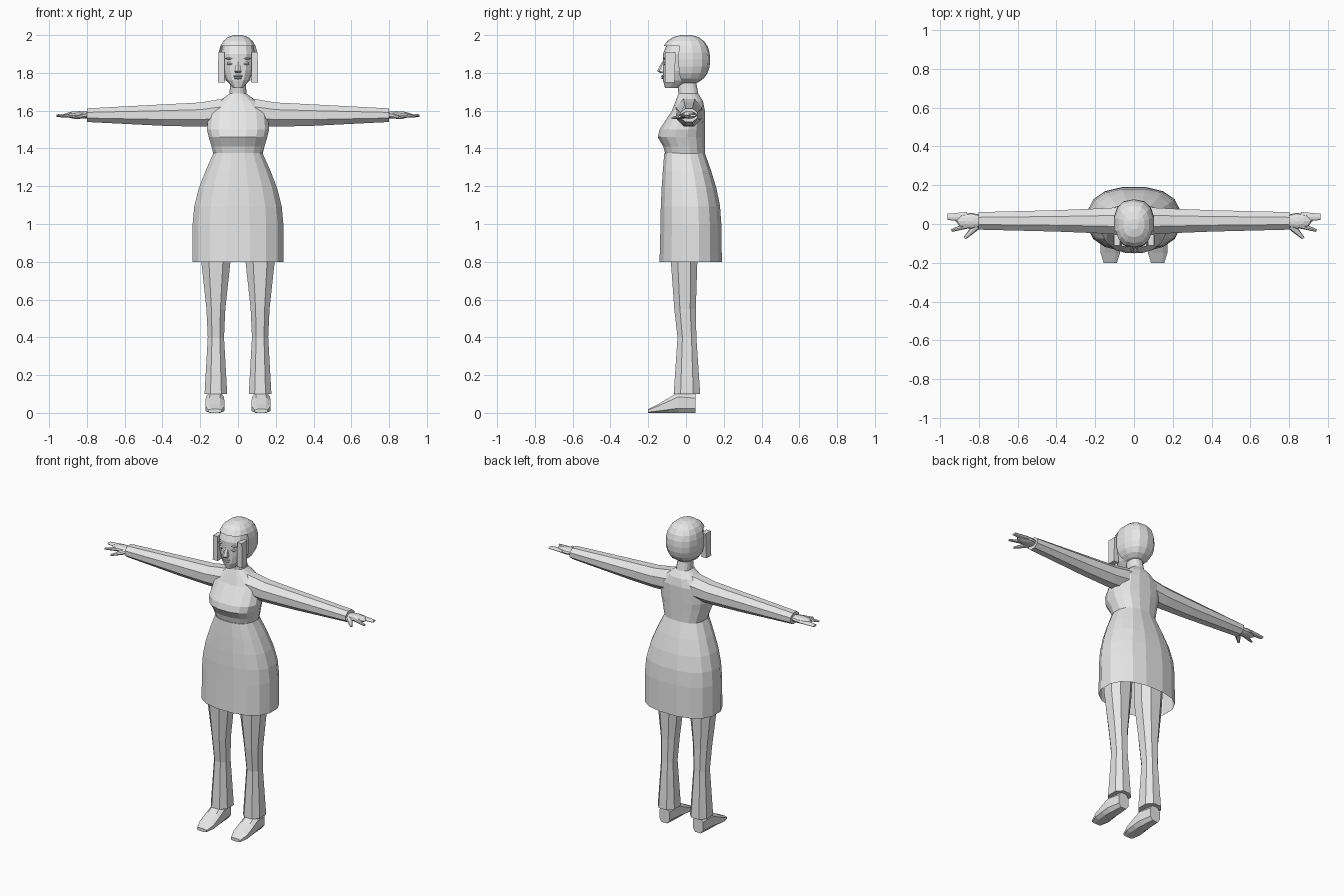
import bpy, bmesh, math
from mathutils import Matrix, Vector

default_cube = bpy.data.objects.get("Cube")
if default_cube:
    bpy.data.objects.remove(default_cube, do_unlink=True)

colour = (0.8, 0.8, 0.8, 1)
grey = bpy.data.materials.new("plain_grey")
grey.use_nodes = True
grey.diffuse_color = colour
grey.node_tree.nodes["Principled BSDF"].inputs["Base Color"].default_value = colour


def finish(name, bm, mirrored=False):
    """Turn a bmesh into a named object, optionally reflected in x."""
    if mirrored:
        bmesh.ops.scale(bm, vec=(-1, 1, 1), verts=bm.verts)
    bmesh.ops.recalc_face_normals(bm, faces=bm.faces)
    mesh = bpy.data.meshes.new(name)
    bm.to_mesh(mesh)
    bm.free()
    mesh.materials.append(grey)
    part = bpy.data.objects.new(name, mesh)
    bpy.context.collection.objects.link(part)


def unit_ring(sides, power):
    """Rounded polygon that fills the square from -1 to 1."""
    points = []
    for i in range(sides):
        angle = math.tau * (i + 0.5) / sides
        c, s = math.cos(angle), math.sin(angle)
        points.append((math.copysign(abs(c) ** (2 / power), c),
                       math.copysign(abs(s) ** (2 / power), s)))
    reach = max(u for u, v in points)
    return [(u / reach, v / reach) for u, v in points]


def loft(axis, rows, centre=0, sides=8, power=2.4, open_start=False):
    """Skin rows of (position, half width, low, high) along an axis."""
    bm = bmesh.new()
    rings = []
    for position, half_width, low, high in rows:
        ring = []
        for u, v in unit_ring(sides, power):
            across = centre + u * half_width
            depth = (low + high) / 2 + v * (high - low) / 2
            place = {"x": (position, across, depth),
                     "y": (across, position, depth),
                     "z": (across, depth, position)}[axis]
            ring.append(bm.verts.new(place))
        rings.append(ring)
    for ring, following in zip(rings, rings[1:]):
        for i in range(sides):
            j = (i + 1) % sides
            bm.faces.new((ring[i], ring[j], following[j], following[i]))
    if not open_start:
        bm.faces.new(rings[0])
    bm.faces.new(rings[-1])
    return bm


def blob(centre, size):
    """Low-poly ellipsoid."""
    bm = bmesh.new()
    bmesh.ops.create_uvsphere(bm, u_segments=8, v_segments=6, radius=1)
    bmesh.ops.transform(bm, verts=bm.verts, matrix=Matrix.LocRotScale(centre, None, size))
    return bm


def finger(start, end, base, tip, flatness):
    """Flattened taper between two points."""
    start, end = Vector(start), Vector(end)
    heading = end - start
    bm = bmesh.new()
    bmesh.ops.create_cone(bm, cap_ends=True, segments=8, radius1=base,
                          radius2=tip, depth=heading.length)
    bmesh.ops.transform(bm, verts=bm.verts, matrix=Matrix.LocRotScale(
        (start + end) / 2, heading.to_track_quat("Z", "Y"), Vector((1, flatness, 1))))
    return bm


# Skirt: straight hem, then a cosine curve from the hips to the waist
hem, hips, waist = 0.8, 1.0, 1.375
skirt_rows = [(hem, 0.24, -0.14, 0.19)]
steps = 4
for i in range(steps + 1):
    swell = math.cos(i / steps * math.pi / 2)
    height = hips + (waist - hips) * i / steps
    skirt_rows.append((height, 0.13 + 0.11 * swell,
                       -0.115 - 0.02 * swell, 0.1 + 0.087 * swell))
finish("skirt", loft("z", skirt_rows, sides=16, open_start=True))

# Torso with bust, shoulders and neck
finish("torso", loft("z", [
    (1.37, 0.13, -0.11, 0.1),
    (1.41, 0.14, -0.12, 0.1),
    (1.46, 0.155, -0.15, 0.1),
    (1.5, 0.165, -0.14, 0.1),
    (1.6, 0.155, -0.075, 0.1),
    (1.65, 0.1, -0.055, 0.09),
    (1.69, 0.045, -0.04, 0.065),
    (1.77, 0.04, -0.05, 0.05)], sides=16))

# Face and jaw
finish("face", loft("z", [
    (1.72, 0.025, -0.11, -0.04),
    (1.76, 0.06, -0.12, 0.04),
    (1.81, 0.08, -0.12, 0.07),
    (1.9, 0.09, -0.12, 0.09),
    (1.95, 0.08, -0.1, 0.08)], sides=14))

# Hair: a rounded cap, cut away around the face
crown, skull_centre, skull_height, roundness = 2.0, 1.87, 0.13, 2.4
hair_rows = []
for i in range(-5, 6):
    t = math.sin(i / 5 * math.radians(82))
    spread = (1 - abs(t) ** roundness) ** (1 / roundness)
    height = min(crown, skull_centre + skull_height * t / math.sin(math.radians(82)))
    hair_rows.append((height, 0.104 * spread, -0.13 * spread, 0.125 * spread))
hair = loft("z", hair_rows, sides=14)
opening = []
for face in hair.faces:
    middle = face.calc_center_median()
    if middle.y < -0.035 and middle.z < 1.93:
        opening.append(face)
bmesh.ops.delete(hair, geom=opening, context="FACES")
finish("hair", hair)

# Nose and lips
finish("nose", loft("z", [
    (1.8, 0.014, -0.135, -0.1),
    (1.81, 0.018, -0.15, -0.1),
    (1.86, 0.008, -0.124, -0.1)], sides=6))
finish("upper_lip", blob((0, -0.12, 1.783), (0.026, 0.012, 0.006)))
finish("lower_lip", blob((0, -0.12, 1.772), (0.02, 0.012, 0.006)))

for side, mirrored in (("left", False), ("right", True)):
    # Eye, brow and the square lock beside the face
    finish(side + "_eye", blob((0.042, -0.11, 1.85), (0.018, 0.01, 0.008)), mirrored)
    finish(side + "_brow", blob((0.044, -0.11, 1.876), (0.024, 0.01, 0.005)), mirrored)
    finish(side + "_lock", loft("z", [
        (1.75, 0.018, -0.11, -0.06),
        (1.91, 0.016, -0.11, -0.055)], centre=0.088, sides=4), mirrored)

    # Sleeve
    finish(side + "_sleeve", loft("x", [
        (0.07, 0.07, 1.52, 1.665),
        (0.2, 0.063, 1.515, 1.643),
        (0.4, 0.055, 1.52, 1.633),
        (0.8, 0.045, 1.54, 1.612)], centre=0.016, power=2), mirrored)

    # Hand: palm, grouped fingers, forefinger and thumb
    finish(side + "_palm", blob((0.84, 0.016, 1.577), (0.08, 0.042, 0.02)), mirrored)
    finish(side + "_fingers", finger(
        (0.86, 0.036, 1.578), (0.96, 0.037, 1.574), 0.026, 0.016, 0.4), mirrored)
    finish(side + "_forefinger", finger(
        (0.86, -0.008, 1.577), (0.94, -0.034, 1.57), 0.016, 0.007, 0.8), mirrored)
    finish(side + "_thumb", finger(
        (0.81, -0.01, 1.574), (0.872, -0.073, 1.56), 0.021, 0.008, 0.7), mirrored)

    # Trouser leg, flared at the ankle
    finish(side + "_trouser_leg", loft("z", [
        (0.1, 0.06, -0.065, 0.075),
        (0.4, 0.043, -0.045, 0.055),
        (0.55, 0.05, -0.062, 0.052),
        (0.8, 0.077, -0.08, 0.06),
        (1.0, 0.085, -0.08, 0.07)], centre=0.117), mirrored)

    # Shoe with a sloping instep
    finish(side + "_shoe", loft("y", [
        (0.05, 0.036, 0, 0.1),
        (-0.04, 0.048, 0, 0.11),
        (-0.09, 0.05, 0, 0.08),
        (-0.15, 0.05, 0, 0.045),
        (-0.2, 0.034, 0, 0.02)], centre=0.122, power=3), mirrored)
